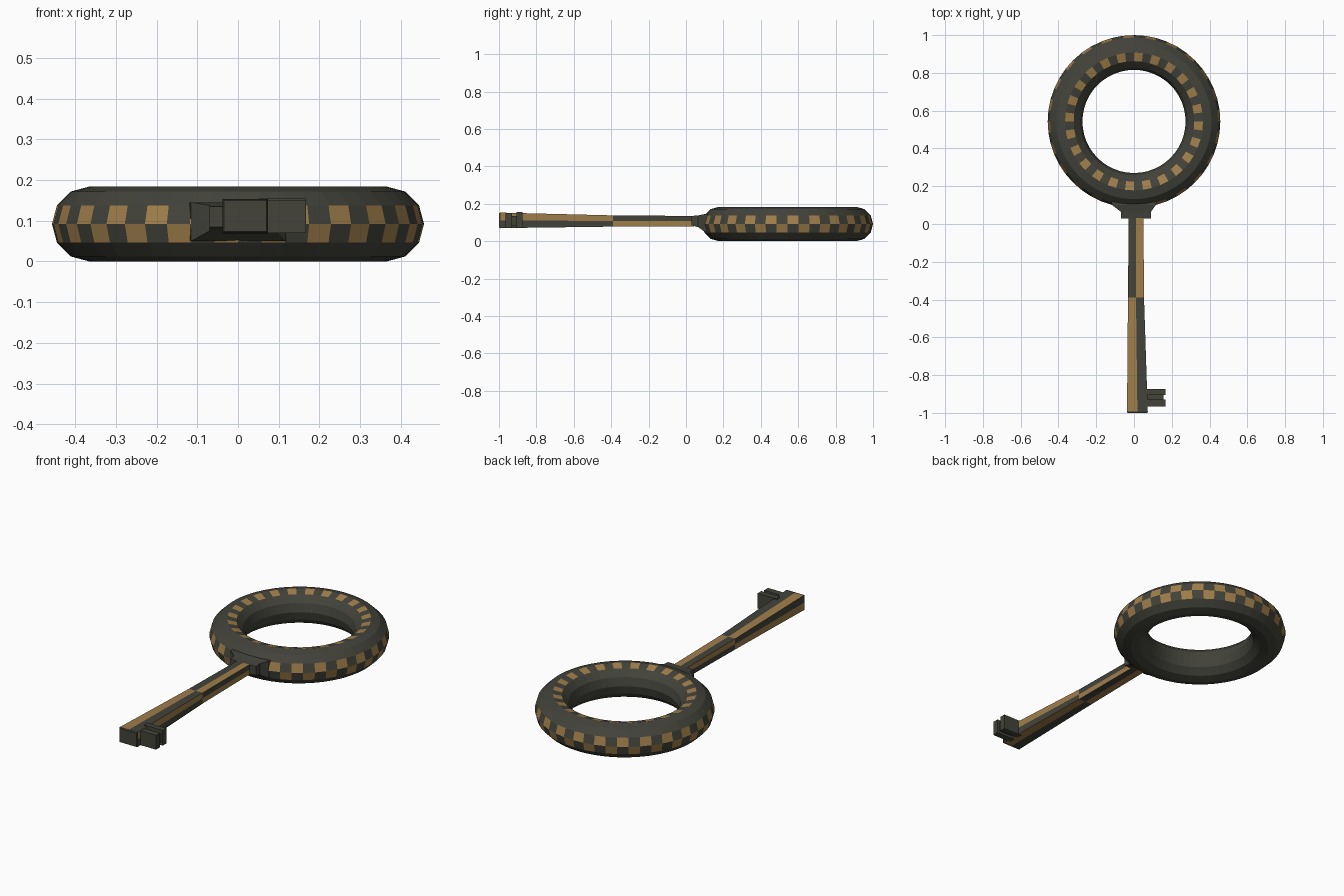
import bpy, bmesh, math

if "Cube" in bpy.data.objects:
    bpy.data.objects.remove(bpy.data.objects["Cube"])


def material(name, rgb):
    m = bpy.data.materials.new(name)
    m.diffuse_color = (*rgb, 1)
    m.use_nodes = True
    m.node_tree.nodes["Principled BSDF"].inputs["Base Color"].default_value = m.diffuse_color
    return m


DARK = material("dark_iron", (0.056, 0.056, 0.044))
GOLD = material("old_gold", (0.35, 0.21, 0.07))


def finish(name, bm):
    bmesh.ops.recalc_face_normals(bm, faces=bm.faces)
    me = bpy.data.meshes.new(name)
    bm.to_mesh(me)
    bm.free()
    me.materials.append(DARK)
    me.materials.append(GOLD)
    ob = bpy.data.objects.new(name, me)
    bpy.context.collection.objects.link(ob)
    return ob


def loft(name, sections, paint=lambda row, side: 0):
    """Joins closed rings of points; paint picks the material per face."""
    bm = bmesh.new()
    rings = [[bm.verts.new(p) for p in s] for s in sections]
    n = len(rings[0])
    for r in range(len(rings) - 1):
        for s in range(n):
            t = (s + 1) % n
            f = bm.faces.new((rings[r][s], rings[r][t], rings[r + 1][t], rings[r + 1][s]))
            f.material_index = paint(r, s)
    bm.faces.new(rings[0])
    bm.faces.new(rings[-1])
    return finish(name, bm)


def box_section(y, x0, x1, z0, z1):
    """Rectangle across y, each side split in two."""
    xm, zm = (x0 + x1) / 2, (z0 + z1) / 2
    return [(x, y, z) for x, z in ((x0, z0), (xm, z0), (x1, z0), (x1, zm),
                                   (x1, z1), (xm, z1), (x0, z1), (x0, zm))]


# Ring handle: torus with checkered outer bands and one dashed upper band
SEG, SIDES, MAJOR, MINOR, CY = 48, 12, 0.365, 0.092, 0.543
bm = bmesh.new()
grid = []
for i in range(SEG):
    a = 2 * math.pi * i / SEG
    row = []
    for j in range(SIDES):
        b = 2 * math.pi * j / SIDES
        r = MAJOR + MINOR * math.cos(b)
        row.append(bm.verts.new((r * math.sin(a), CY - r * math.cos(a),
                                 MINOR + MINOR * math.sin(b))))
    grid.append(row)
for i in range(SEG):
    k = (i + 1) % SEG
    for j in range(SIDES):
        m = (j + 1) % SIDES
        f = bm.faces.new((grid[i][j], grid[k][j], grid[k][m], grid[i][m]))
        f.material_index = int(j in (0, 3, SIDES - 1) and (i + j) % 2 == 0)
finish("ring_handle", bm)

# Collar flaring into the ring
loft("collar", [box_section(0.03, -0.07, 0.09, 0.085, 0.135),
                box_section(0.065, -0.07, 0.09, 0.075, 0.138),
                box_section(0.10, -0.115, 0.115, 0.05, 0.145),
                box_section(0.16, -0.13, 0.13, 0.05, 0.14)])

# Shank: striped faces that swap colour half way along
loft("shank", [box_section(-0.995, -0.037, 0.073, 0.07, 0.153),
               box_section(-0.39, -0.032, 0.053, 0.078, 0.138),
               box_section(0.05, -0.028, 0.05, 0.08, 0.135)],
     lambda row, side: int((side + row) % 2 == 1))

# Tip cap closing the end
loft("tip_cap", [box_section(-1.0, -0.035, 0.07, 0.073, 0.15),
                 box_section(-0.99, -0.038, 0.074, 0.069, 0.154)])

# Bit: two teeth with a thinner web between them
for name, y0, y1, x1, z0, z1 in (("front_tooth", -0.965, -0.93, 0.167, 0.07, 0.15),
                                 ("rear_tooth", -0.905, -0.873, 0.167, 0.07, 0.155),
                                 ("bit_web", -0.935, -0.90, 0.155, 0.085, 0.135)):
    loft(name, [box_section(y0, 0.05, x1, z0, z1), box_section(y1, 0.05, x1, z0, z1)])
